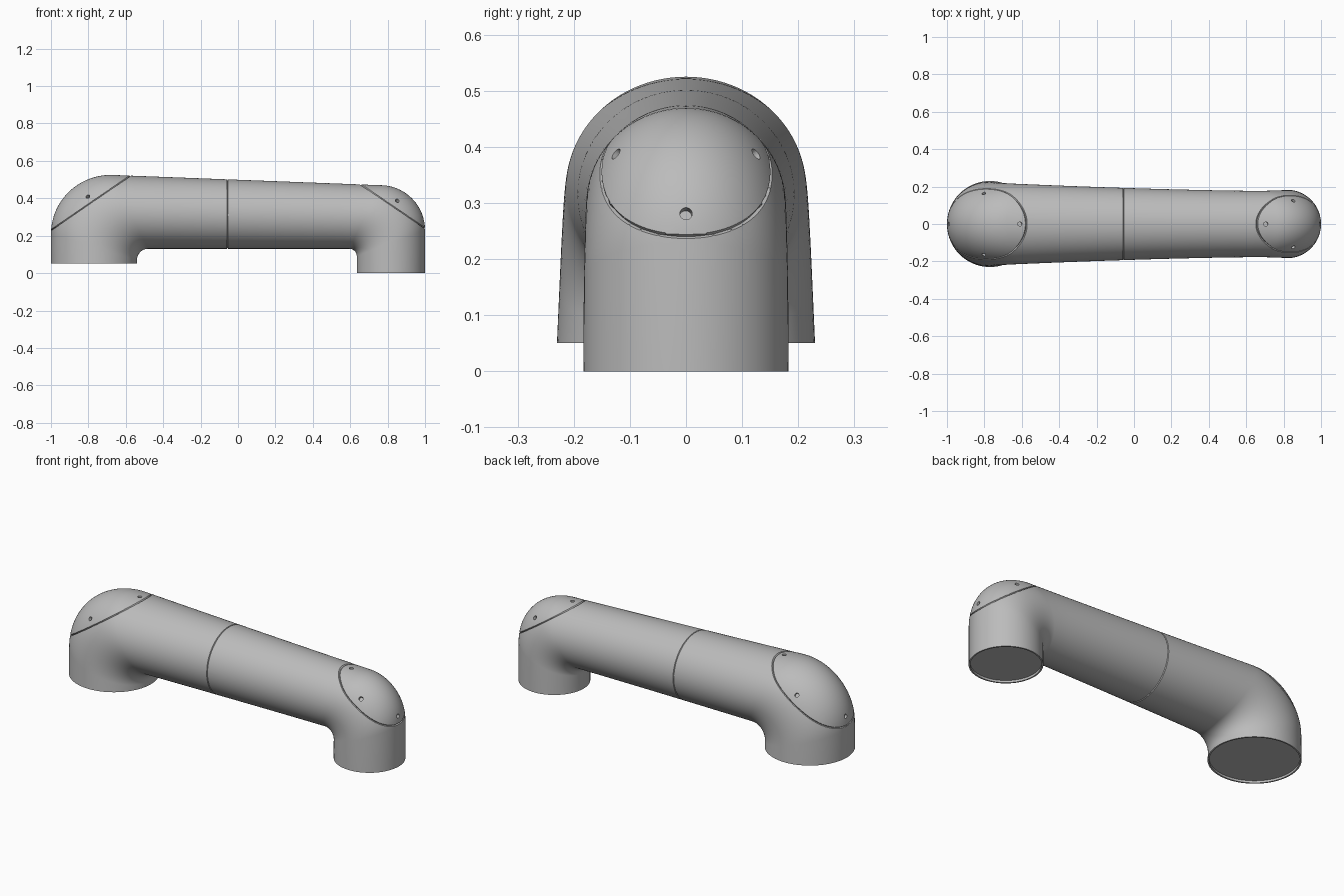
import bpy, bmesh
from math import sin, cos, pi, radians
from mathutils import Vector, Matrix
from mathutils.bvhtree import BVHTree

if "Cube" in bpy.data.objects:
    bpy.data.objects.remove(bpy.data.objects["Cube"])

SIDES, STEPS = 96, 24

mat = bpy.data.materials.new("light grey")
mat.use_nodes = True
grey = (0.5, 0.5, 0.5, 1)
mat.diffuse_color = grey
mat.node_tree.nodes["Principled BSDF"].inputs["Base Color"].default_value = grey


def lerp(a, b, t):
    return a + (b - a) * t


def bend(center, radii, fillet, fillet_r, start, w0, w1):
    """Sections fanning round an elbow: (outer point, inner point, half width)."""
    out = []
    for i in range(STEPS + 1):
        t = i / STEPS
        a = radians(start - 90 * t)
        d = Vector((cos(a), sin(a)))
        outer = Vector(center) + Vector((radii[0] * d.x, radii[1] * d.y))
        out.append((outer, Vector(fillet) + d * fillet_r, lerp(w0, w1, t)))
    return out


# Sections along the arm: big socket, elbow, tapered tube, elbow, small socket
big_bend = bend((-0.68, 0.21), (0.32, 0.315), (-0.48, 0.07), 0.06, 180, 0.226, 0.213)
small_bend = bend((0.76, 0.23), (0.24, 0.24), (0.595, 0.09), 0.04, 90, 0.177, 0.182)
sections = [(Vector((-1, 0.05)), Vector((-0.54, 0.05)), 0.23)] + big_bend
for i in range(1, 12):
    t = i / 12
    a, b = big_bend[-1], small_bend[0]
    width = lerp(a[2], b[2], 1 - (1 - t) ** 1.5)
    sections.append((a[0].lerp(b[0], t), a[1].lerp(b[1], t), width))
sections += small_bend + [(Vector((1, 0)), Vector((0.635, 0)), 0.183)]

bm = bmesh.new()
rings = []
for outer, inner, w in sections:
    mid, half = (outer + inner) / 2, (outer - inner) / 2
    ring = []
    for k in range(SIDES):
        a = 2 * pi * k / SIDES
        p = mid + half * cos(a)
        ring.append(bm.verts.new((p.x, w * sin(a), p.y)))
    rings.append(ring)
for r, s in zip(rings, rings[1:]):
    for k in range(SIDES):
        n = (k + 1) % SIDES
        bm.faces.new((r[k], r[n], s[n], s[k]))
ends = [bm.faces.new(rings[0]), bm.faces.new(rings[-1])]
bmesh.ops.recalc_face_normals(bm, faces=bm.faces)

# Shallow recess under each socket
for face in ends:
    bmesh.ops.inset_region(bm, faces=[face], thickness=0.008)
    for ring in [face.verts]:
        edge = bmesh.ops.extrude_discrete_faces(bm, faces=[face])["faces"][0]
        bmesh.ops.translate(bm, verts=edge.verts, vec=(0, 0, 0.012))

tree = BVHTree.FromBMesh(bm)


# Fine V-grooves where the end caps and the two tube halves meet
def groove(point, normal, half=0.003, depth=0.006):
    point, normal = Vector(point), Vector(normal).normalized()
    for off in (-half, half, 0):
        geom = bm.verts[:] + bm.edges[:] + bm.faces[:]
        res = bmesh.ops.bisect_plane(bm, geom=geom, dist=1e-6,
                                     plane_co=point + normal * off, plane_no=normal)
    bm.normal_update()
    cut = [v for v in res["geom_cut"] if isinstance(v, bmesh.types.BMVert)]
    moves = [(v, v.normal.copy()) for v in cut]
    for v, n in moves:
        v.co -= n * depth


groove((-1, 0, 0.23), (-0.295, 0, 0.43))
groove((1, 0, 0.24), (0.235, 0, 0.345))
groove((-0.057, 0, 0), (1, 0, 0))

mesh = bpy.data.meshes.new("arm_link")
bm.to_mesh(mesh)
bm.free()
mesh.materials.append(mat)
arm = bpy.data.objects.new("arm_link", mesh)
bpy.context.collection.objects.link(arm)

# Screw holes around each cap, drilled along the surface normal
holes = [(-0.61, 0, 0.53), (-0.995, 0, 0.28), (0.705, 0, 0.48), (0.99, 0, 0.28)]
for s in (-1, 1):
    holes += [(-0.8, s * 0.157, 0.405), (0.85, s * 0.122, 0.385)]
cb = bmesh.new()
for h in holes:
    co, normal, _, _ = tree.find_nearest(Vector(h))
    rot = normal.to_track_quat("Z", "Y").to_matrix().to_4x4()
    bmesh.ops.create_cone(cb, cap_ends=True, segments=20, radius1=0.011, radius2=0.011,
                          depth=0.05, matrix=Matrix.Translation(co) @ rot)
cutter_mesh = bpy.data.meshes.new("hole_cutter")
cb.to_mesh(cutter_mesh)
cb.free()
cutter = bpy.data.objects.new("hole_cutter", cutter_mesh)
cutter.hide_render = True
bpy.context.collection.objects.link(cutter)

bpy.context.view_layer.objects.active = arm
arm.select_set(True)
mod = arm.modifiers.new("screw_holes", "BOOLEAN")
mod.operation, mod.solver, mod.object = "DIFFERENCE", "EXACT", cutter
bpy.ops.object.modifier_apply(modifier=mod.name)
bpy.data.objects.remove(cutter)
bpy.ops.object.shade_smooth_by_angle(angle=radians(30))
